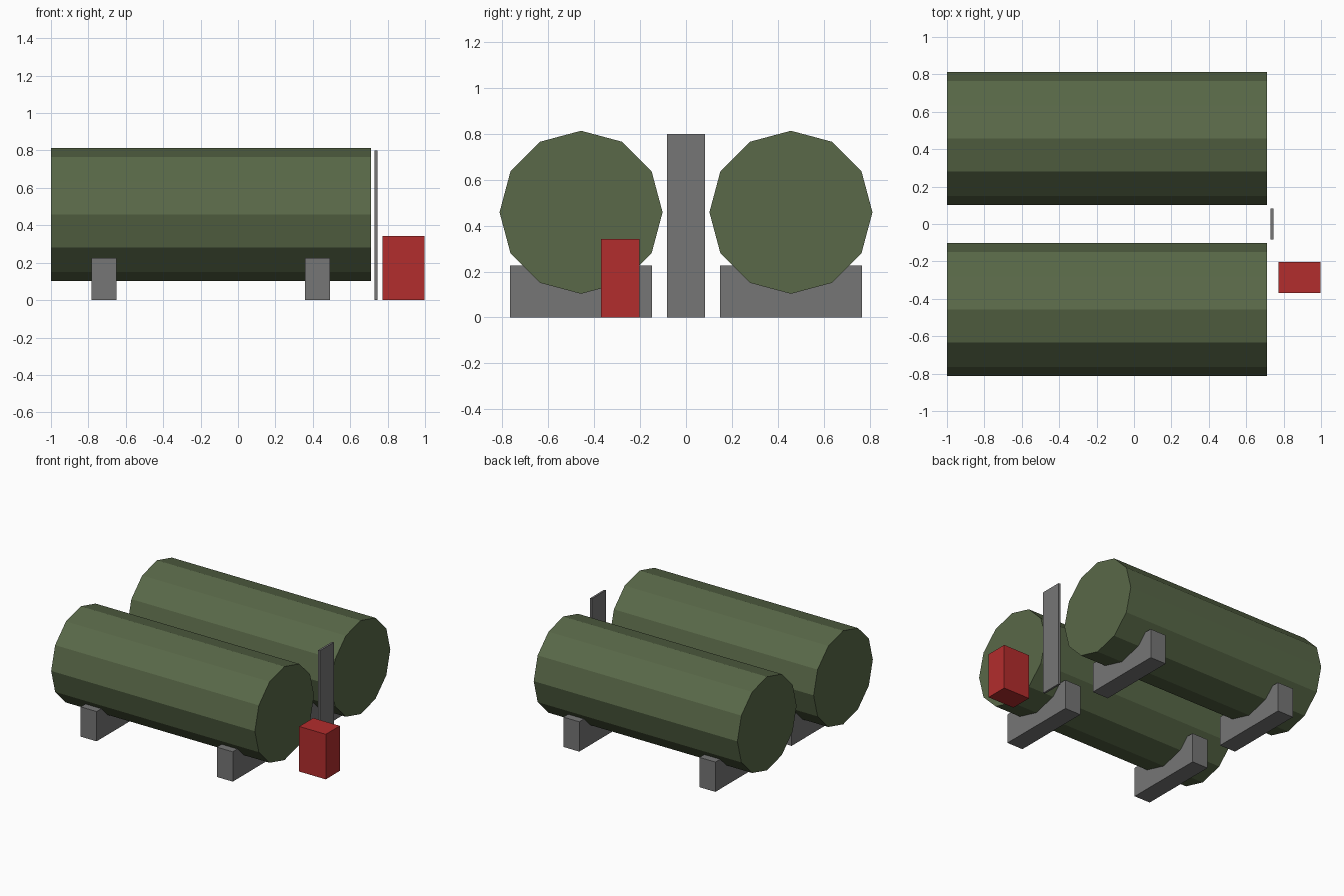
import bpy
from math import pi

cube = bpy.data.objects.get("Cube")
if cube:
    bpy.data.objects.remove(cube, do_unlink=True)


def material(name, rgb):
    m = bpy.data.materials.new(name)
    m.use_nodes = True
    m.diffuse_color = (*rgb, 1)
    m.node_tree.nodes["Principled BSDF"].inputs["Base Color"].default_value = (*rgb, 1)
    return m


green = material("olive green", (0.1, 0.14, 0.065))
grey = material("concrete grey", (0.18, 0.18, 0.18))
red = material("red paint", (0.45, 0.026, 0.026))


def finish(name, mat):
    ob = bpy.context.object
    ob.name = ob.data.name = name
    ob.data.materials.append(mat)
    bpy.ops.object.transform_apply(location=False, rotation=True, scale=True)


def box(name, mat, x, y, z):
    """Box spanning the given (low, high) range on each axis."""
    spans = (x, y, z)
    bpy.ops.mesh.primitive_cube_add(size=1, location=[(a + b) / 2 for a, b in spans])
    bpy.context.object.scale = [b - a for a, b in spans]
    finish(name, mat)


# Two horizontal tanks, each resting on two support blocks
TANK_Y, TANK_Z, RADIUS = 0.457, 0.458, 0.355
for side, s in (("front", -1), ("back", 1)):
    y = s * TANK_Y
    bpy.ops.mesh.primitive_cylinder_add(vertices=12, radius=RADIUS, depth=1.71,
                                        location=(-0.145, y, TANK_Z),
                                        rotation=(0, pi / 2, 0))
    finish(side + "_tank", green)
    for end, x in (("right", -0.717), ("left", 0.426)):
        box(f"{side}_{end}_support", grey, (x - 0.067, x + 0.067),
            (y - 0.31, y + 0.31), (0, 0.226))

# Upright plate between the tank ends
box("upright_plate", grey, (0.731, 0.746), (-0.083, 0.083), (0, 0.8))

# Pump box
box("pump_box", red, (0.773, 0.996), (-0.37, -0.202), (0, 0.342))
